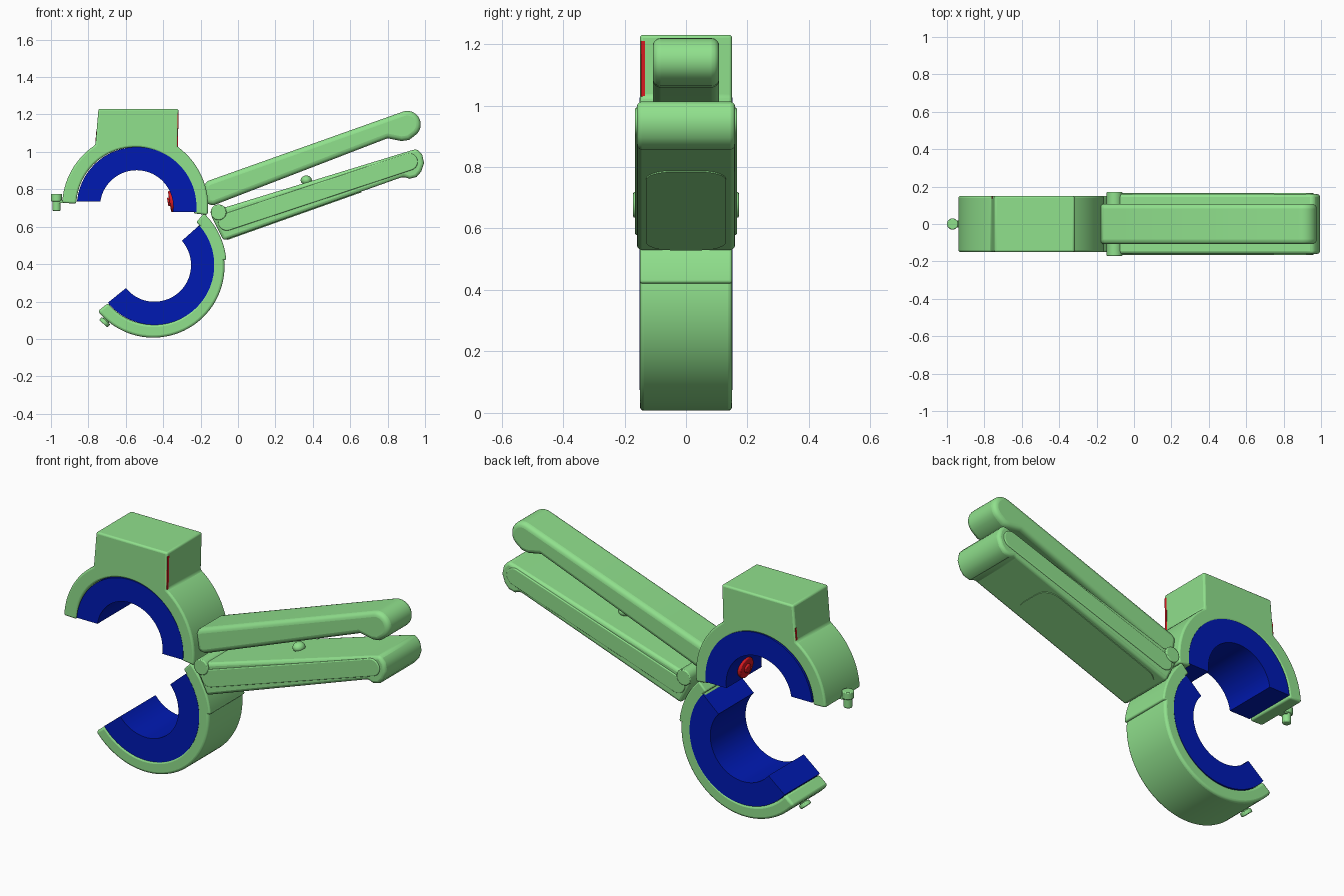
import bpy, bmesh
from math import sin, cos, radians, pi, atan2
from mathutils import Vector

if "Cube" in bpy.data.objects:
    bpy.data.objects.remove(bpy.data.objects["Cube"])


def material(name, rgb):
    m = bpy.data.materials.new(name)
    m.use_nodes = True
    m.diffuse_color = (*rgb, 1)
    m.node_tree.nodes["Principled BSDF"].inputs["Base Color"].default_value = (*rgb, 1)
    return m


GREEN = material("soft green", (0.28, 0.75, 0.265))
BLUE = material("deep blue", (0.0, 0.01, 0.45))
RED = material("red", (0.7, 0.01, 0.015))


def finish(ob, mat, bevel=0, segments=3):
    """Assign colour, round the rims and smooth the curved faces."""
    ob.data.materials.append(mat)
    bpy.ops.object.select_all(action='DESELECT')
    bpy.context.view_layer.objects.active = ob
    ob.select_set(True)
    if bevel:
        b = ob.modifiers.new("rounded rim", 'BEVEL')
        b.width, b.segments = bevel, segments
        b.limit_method, b.angle_limit = 'ANGLE', radians(40)
    bpy.ops.object.shade_smooth_by_angle(angle=radians(35))
    return ob


def prism(name, outline, y0, y1, mat, bevel=0, segments=3):
    """Extrude an (x, z) outline from y0 to y1."""
    bm = bmesh.new()
    face = bm.faces.new([bm.verts.new((x, y0, z)) for x, z in outline])
    ext = bmesh.ops.extrude_face_region(bm, geom=[face])
    moved = [g for g in ext["geom"] if isinstance(g, bmesh.types.BMVert)]
    bmesh.ops.translate(bm, verts=moved, vec=(0, y1 - y0, 0))
    bmesh.ops.recalc_face_normals(bm, faces=bm.faces)
    me = bpy.data.meshes.new(name)
    bm.to_mesh(me)
    bm.free()
    ob = bpy.data.objects.new(name, me)
    bpy.context.collection.objects.link(ob)
    return finish(ob, mat, bevel, segments)


def arc(c, r, a0, a1, n=24):
    return [(c[0] + r * cos(radians(a0 + (a1 - a0) * i / n)),
             c[1] + r * sin(radians(a0 + (a1 - a0) * i / n))) for i in range(n + 1)]


def ring(c, r_in, r_out, a0, a1, n=48):
    return arc(c, r_out, a0, a1, n) + arc(c, r_in, a1, a0, n)


def capsule(p, q, r):
    """Stadium outline around the segment p-q."""
    a = atan2(q[1] - p[1], q[0] - p[0]) * 180 / pi
    return arc(q, r, a - 90, a + 90, 12) + arc(p, r, a + 90, a + 270, 12)


def rod(name, start, end, r, mat, bevel=0.005):
    s, e = Vector(start), Vector(end)
    bpy.ops.mesh.primitive_cylinder_add(vertices=32, radius=r, depth=(e - s).length,
                                        location=(s + e) / 2)
    ob = bpy.context.object
    ob.name = name
    ob.rotation_euler = (e - s).to_track_quat('Z', 'Y').to_euler()
    return finish(ob, mat, bevel, 2)


HALF = 0.15
UP = (-0.55, 0.71)
UP_LINING = (-0.542, 0.706)
LOW = (-0.453, 0.388)
LOW_LINING = (-0.447, 0.395)

# Upper jaw: half shell with housing block, and its flat-ended lining
block = [(-0.318, 1.23), (-0.746, 1.23)]
prism("upper_jaw_shell",
      arc(UP, 0.39, -7, 54.5, 24) + block + arc(UP, 0.39, 123, 177.5, 24)
      + arc(UP, 0.315, 177.5, -7, 48), -HALF, HALF, GREEN, 0.01)
prism("upper_jaw_lining", arc(UP_LINING, 0.32, -5, 174.6, 48)
      + arc(UP_LINING, 0.196, 171.2, -8.3, 48), -0.151, 0.151, BLUE)

# Lower jaw: half shell, thicker hinge collar and lining
prism("lower_jaw_shell", ring(LOW, 0.312, 0.381, -141, 42), -HALF, HALF, GREEN, 0.013)
prism("hinge_collar", ring(LOW, 0.33, 0.392, 5, 46, 20), -HALF, HALF, GREEN, 0.008)
prism("lower_jaw_lining", ring(LOW_LINING, 0.196, 0.32, -141, 41.5), -0.151, 0.151, BLUE)

# Upper handle with rounded tip
prism("upper_handle",
      [(-0.17, 0.72), (-0.13, 0.715), (0.80, 1.073), (0.875, 1.058), (0.915, 1.064)]
      + arc((0.905, 1.147), 0.072, -50, 110, 16) + [(-0.16, 0.845), (-0.185, 0.825)],
      -0.108, 0.108, GREEN, 0.025, 4)

# Lower handle: wide body with hooked tip
prism("lower_handle",
      [(-0.145, 0.66), (-0.078, 0.526), (0.885, 0.868), (0.917, 0.856), (0.955, 0.866),
       (0.98, 0.895), (0.995, 0.94), (0.985, 0.985), (0.957, 1.016), (0.92, 1.006),
       (-0.06, 0.706), (-0.13, 0.71)], -0.16, 0.16, GREEN, 0.016)

# Raised side panels of the lower handle
for side, s in (("front", -1), ("back", 1)):
    prism(side + "_handle_panel", capsule((-0.06, 0.625), (0.915, 0.947), 0.046),
          s * 0.15, s * 0.166, GREEN, 0.005)

# Hinge pin, rest bump and shallow grip pad
rod("hinge_pin", (-0.104, -0.172, 0.677), (-0.104, 0.172, 0.677), 0.042, GREEN)
bpy.ops.mesh.primitive_uv_sphere_add(segments=24, ring_count=12, location=(0.365, 0, 0.848))
bump = bpy.context.object
bump.name = "handle_rest_bump"
bump.scale = (0.03, 0.035, 0.026)
finish(bump, GREEN)

slope = atan2(0.342, 0.963)
bpy.ops.mesh.primitive_cube_add(size=1, location=(0.3, 0, 0.660))
pad = bpy.context.object
pad.name = "grip_pad"
for v in pad.data.vertices:
    v.co = (v.co.x * 0.76, v.co.y * 0.26, v.co.z * 0.008)
pad.rotation_euler = (0, -slope, 0)
corner = pad.modifiers.new("round corners", 'BEVEL')
corner.width, corner.segments = 0.08, 8
corner.limit_method = 'WEIGHT'
weights = pad.data.attributes.new("bevel_weight_edge", 'FLOAT', 'EDGE')
for e in pad.data.edges:
    a, b = (pad.data.vertices[i].co for i in e.vertices)
    weights.data[e.index].value = 1.0 if abs(a.z - b.z) > 0.004 else 0.0
corner.use_clamp_overlap = False
finish(pad, GREEN)

# Latch pins at the open ends of the jaws
rod("upper_latch_stem", (-0.97, 0, 0.685), (-0.97, 0, 0.75), 0.022, GREEN)
rod("upper_latch_cap", (-0.97, 0, 0.735), (-0.97, 0, 0.775), 0.03, GREEN)
prism("upper_latch_tab", [(-0.975, 0.727), (-0.92, 0.727), (-0.92, 0.742), (-0.975, 0.742)],
      -0.02, 0.02, GREEN)
d = Vector((cos(radians(229)), 0, sin(radians(229))))
base = Vector((LOW[0], 0, LOW[1]))
rod("lower_latch_stem", base + d * 0.35, base + d * 0.392, 0.02, GREEN)
rod("lower_latch_cap", base + d * 0.385, base + d * 0.407, 0.03, GREEN)

# Red button facing inward from the wall of the upper lining
hub = Vector((UP_LINING[0], 0, UP_LINING[1]))
d = Vector((cos(radians(9)), 0, sin(radians(9))))
rod("button_base", hub + d * 0.215, hub + d * 0.178, 0.056, RED)
rod("button_core", hub + d * 0.2, hub + d * 0.168, 0.024, RED)

# Thin red seams on opposite corners of the block
prism("right_seam", [(-0.326, 1.03), (-0.3215, 1.03), (-0.3175, 1.21), (-0.322, 1.21)],
      -0.147, -0.134, RED)
prism("left_seam", [(-0.763, 1.045), (-0.7585, 1.045), (-0.754, 1.11), (-0.758, 1.11)],
      0.137, 0.146, RED)
